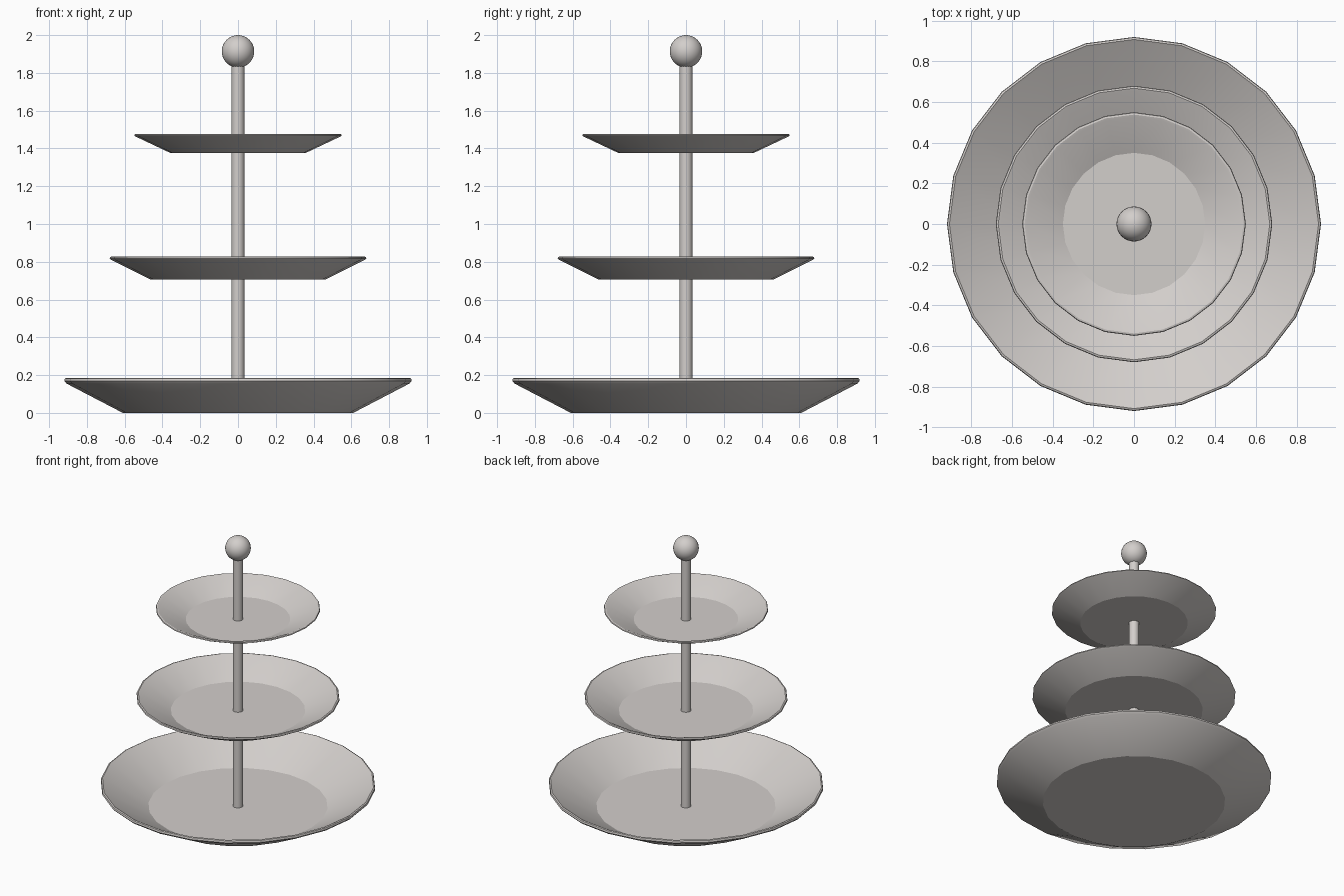
import bpy, bmesh, math

if "Cube" in bpy.data.objects:
    bpy.data.objects.remove(bpy.data.objects["Cube"])

ceramic = bpy.data.materials.new("warm_light_grey")
ceramic.diffuse_color = (0.65, 0.62, 0.60, 1.0)
ceramic.use_nodes = True
ceramic.node_tree.nodes["Principled BSDF"].inputs["Base Color"].default_value = ceramic.diffuse_color


def finish(obj, angle):
    obj.data.materials.append(ceramic)
    bpy.ops.object.select_all(action='DESELECT')
    obj.select_set(True)
    bpy.context.view_layer.objects.active = obj
    bpy.ops.object.shade_smooth_by_angle(angle=math.radians(angle))


def lathe(name, profile, sides, angle):
    """Revolve an (r, z) profile about z and cap both ends."""
    bm = bmesh.new()
    rings = []
    for r, z in profile:
        rings.append([bm.verts.new((r * math.cos(2 * math.pi * i / sides),
                                    r * math.sin(2 * math.pi * i / sides), z))
                      for i in range(sides)])
    for a, b in zip(rings, rings[1:]):
        for i in range(sides):
            j = (i + 1) % sides
            bm.faces.new((a[i], a[j], b[j], b[i]))
    bm.faces.new(rings[0][::-1])
    bm.faces.new(rings[-1])
    bmesh.ops.recalc_face_normals(bm, faces=bm.faces)
    mesh = bpy.data.meshes.new(name)
    bm.to_mesh(mesh)
    bm.free()
    obj = bpy.data.objects.new(name, mesh)
    bpy.context.collection.objects.link(obj)
    finish(obj, angle)


# Three shallow plates: base height, rim height, foot radius, rim radius
plates = [("bottom_plate", 0.0, 0.185, 0.61, 0.92),
          ("middle_plate", 0.705, 0.828, 0.46, 0.68),
          ("top_plate", 1.377, 1.477, 0.36, 0.55)]
for name, z0, z1, foot, rim in plates:
    h = z1 - z0
    t = 0.014
    lathe(name, [(foot, z0),
                 (rim - 0.012, z1 - 0.16 * h),
                 (rim, z1 - 0.09 * h),
                 (rim - 0.003, z1 - 0.02 * h),
                 (rim - 0.012, z1),
                 (rim - 0.024, z1 - 0.04 * h),
                 (foot - 0.01, z0 + t)], 24, 24)

# Central post
lathe("post", [(0.034, 0.005), (0.034, 1.86)], 24, 30)

# Ball finial
bpy.ops.mesh.primitive_uv_sphere_add(segments=32, ring_count=16, radius=0.086,
                                     location=(0, 0, 1.914))
ball = bpy.context.object
ball.name = "finial_ball"
finish(ball, 30)
